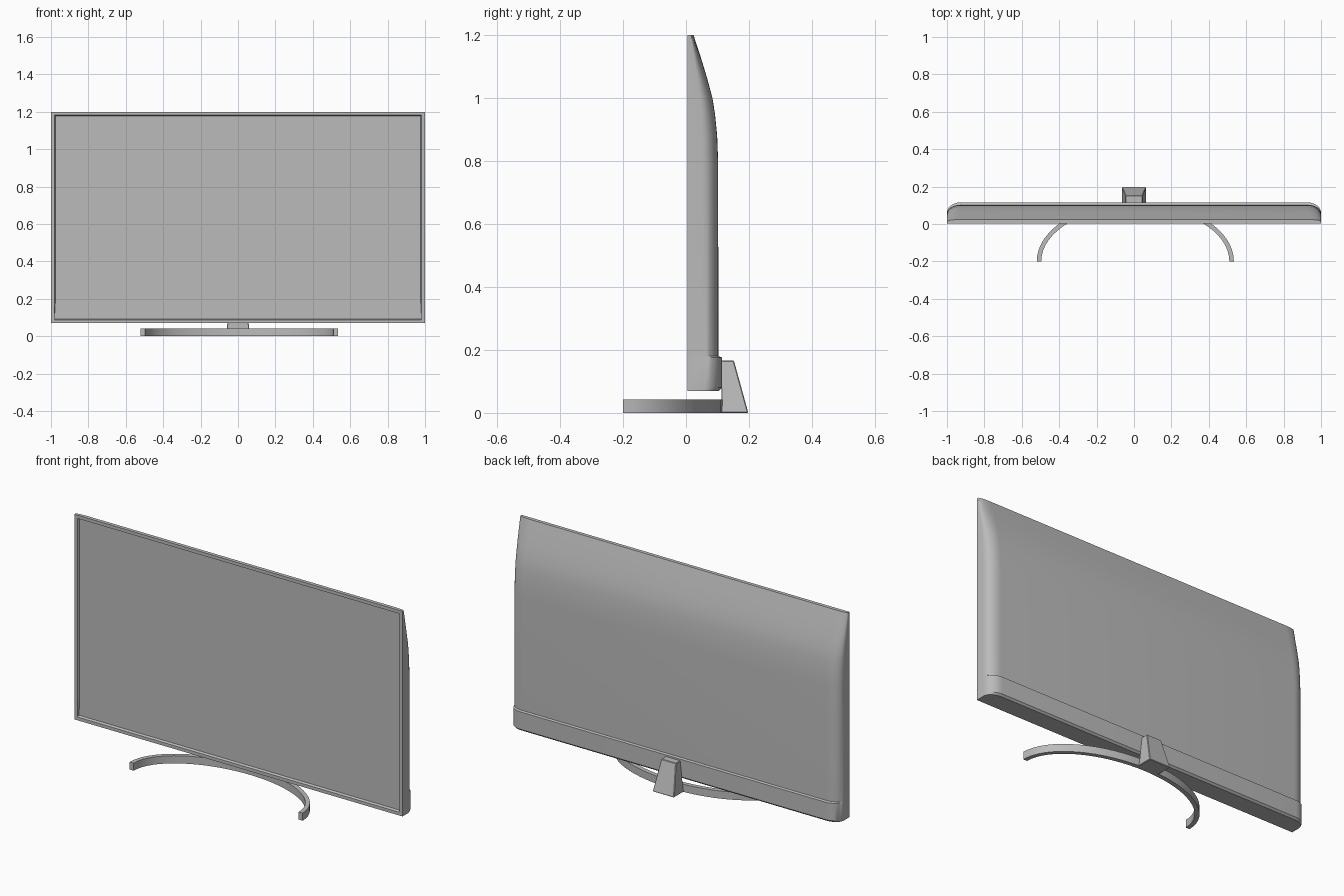
import bpy, bmesh, math

cube = bpy.data.objects.get("Cube")
if cube:
    bpy.data.objects.remove(cube, do_unlink=True)

# One neutral grey for everything
GREY = (0.5, 0.5, 0.5, 1)
mat = bpy.data.materials.new("neutral_grey")
mat.use_nodes = True
mat.diffuse_color = GREY
mat.node_tree.nodes["Principled BSDF"].inputs["Base Color"].default_value = GREY


def finish(name, bm):
    """Turn a bmesh into a named object, smooth except at sharp edges."""
    bmesh.ops.recalc_face_normals(bm, faces=bm.faces)
    mesh = bpy.data.meshes.new(name)
    bm.to_mesh(mesh)
    bm.free()
    mesh.materials.append(mat)
    obj = bpy.data.objects.new(name, mesh)
    bpy.context.collection.objects.link(obj)
    bpy.ops.object.select_all(action='DESELECT')
    obj.select_set(True)
    bpy.context.view_layer.objects.active = obj
    bpy.ops.object.shade_smooth_by_angle(angle=math.radians(30))
    return obj


def loft(bm, rings, closed):
    """Skin quads between successive rings of points, return the vertices."""
    rows = [[bm.verts.new(p) for p in ring] for ring in rings]
    for low, high in zip(rows, rows[1:]):
        count = len(low)
        for i in range(count if closed else count - 1):
            j = (i + 1) % count
            bm.faces.new((low[i], low[j], high[j], high[i]))
    return rows


# Television housing: rounded rear corners, rear tapering towards the top
FRONT, FILLET, STEPS = 0.004, 0.07, 7
REAR = [(0.07, 0.105), (0.08, 0.115), (0.176, 0.115), (0.18, 0.103),
        (0.8, 0.102), (0.88, 0.099), (0.95, 0.092), (1.0, 0.084),
        (1.06, 0.068), (1.12, 0.05), (1.2, 0.024)]


def housing_ring(z, rear):
    side = FRONT + (rear - FRONT) * 0.5
    half = [(1, FRONT)]
    for i in range(STEPS + 1):
        a = math.pi / 2 * i / STEPS
        half.append((1 - FILLET + FILLET * math.cos(a),
                     side + (rear - side) * math.sin(a)))
    outline = half + [(-x, y) for x, y in reversed(half)]
    return [(x, y, z) for x, y in outline]


bm = bmesh.new()
rows = loft(bm, [housing_ring(z, rear) for z, rear in REAR], False)
bm.faces.new(rows[0])
bm.faces.new(rows[-1])
front = bm.faces.new([r[0] for r in rows] + [r[-1] for r in reversed(rows)])
bmesh.ops.recalc_face_normals(bm, faces=bm.faces)
# Thin bezel, then the recessed screen
bmesh.ops.inset_region(bm, faces=[front], thickness=0.018, use_even_offset=True)
bmesh.ops.inset_region(bm, faces=[front], thickness=0.005, depth=-0.013,
                       use_even_offset=True)
finish("television_housing", bm)

# Curved foot: half an elliptical band, open towards the front
CENTRE_X, CENTRE_Y, HEIGHT, BAND, SEGMENTS = 0.007, -0.2, 0.042, 0.024, 32
bm = bmesh.new()
rings = []
for i in range(SEGMENTS + 1):
    a = math.pi * i / SEGMENTS
    ring = []
    for shrink, z in ((0, 0), (BAND, 0), (BAND, HEIGHT), (0, HEIGHT)):
        ring.append((CENTRE_X + (0.527 - shrink) * math.cos(a),
                     CENTRE_Y + (0.317 - shrink) * math.sin(a), z))
    rings.append(ring)
rows = loft(bm, rings, True)
bm.faces.new(rows[0])
bm.faces.new(rows[-1])
finish("curved_foot", bm)

# Wedge-shaped support behind the housing
bm = bmesh.new()
rings = [[(-w, 0.112, z), (w, 0.112, z), (w, back, z), (-w, back, z)]
         for z, w, back in ((0, 0.065, 0.198), (0.167, 0.045, 0.152))]
rows = loft(bm, rings, True)
bm.faces.new(rows[0])
bm.faces.new(rows[-1])
bmesh.ops.bevel(bm, geom=list(bm.edges), offset=0.003, segments=1,
                affect='EDGES')
finish("rear_support", bm)
